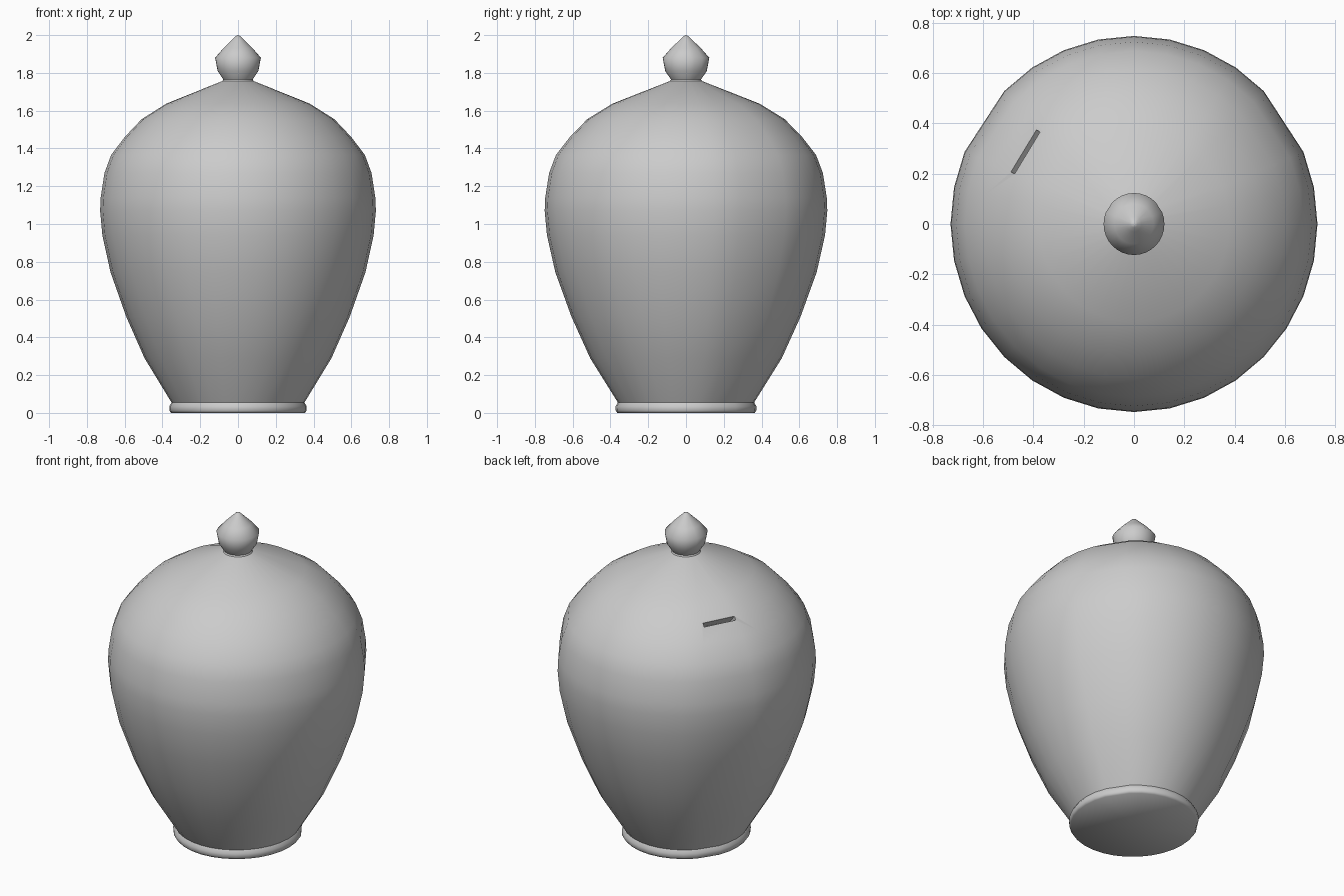
import bpy, bmesh, math
from mathutils import Vector, Matrix

if "Cube" in bpy.data.objects:
    bpy.data.objects.remove(bpy.data.objects["Cube"])

STEP = math.radians(11.25)
# 32-step ring; two steps on the back diagonals are skipped (flat panels)
ANGLES = [i * STEP for i in range(32) if i not in (3, 13)]


def lathe(name, profile, ystretch):
    """Spin a (radius, z) profile into a closed solid."""
    bm = bmesh.new()
    rings = []
    for r, z in profile:
        if r == 0:
            rings.append([bm.verts.new((0, 0, z))] * len(ANGLES))
        else:
            rings.append([bm.verts.new((r * math.cos(a), r * ystretch * math.sin(a), z))
                          for a in ANGLES])
    for lo, hi in zip(rings, rings[1:]):
        for i in range(len(ANGLES)):
            j = (i + 1) % len(ANGLES)
            bm.faces.new(list(dict.fromkeys((lo[i], lo[j], hi[j], hi[i]))))
    bmesh.ops.recalc_face_normals(bm, faces=bm.faces)
    me = bpy.data.meshes.new(name)
    bm.to_mesh(me)
    bm.free()
    ob = bpy.data.objects.new(name, me)
    bpy.context.collection.objects.link(ob)
    return ob


# Jar body with foot rim and shoulder
jar = lathe("jar_body", [
    (0, 0), (0.355, 0), (0.363, 0.012), (0.364, 0.035), (0.352, 0.055),
    (0.495, 0.29), (0.592, 0.51), (0.675, 0.745), (0.718, 0.94), (0.73, 1.07),
    (0.727, 1.14), (0.707, 1.27), (0.672, 1.365), (0.60, 1.46), (0.51, 1.555),
    (0.38, 1.637), (0.08, 1.758), (0, 1.77)], 1.025)

# Pointed knob on top
knob = lathe("lid_knob", [
    (0, 1.75), (0.085, 1.753), (0.078, 1.765), (0.108, 1.81), (0.121, 1.88),
    (0.078, 1.93), (0.03, 1.977), (0.014, 1.993), (0, 2.0)], 1.02)

# Coin slot cut in the back-left shoulder
out = Vector((-0.86, 0.48, 0)).normalized()
normal = (out * 0.72 + Vector((0, 0, 0.69))).normalized()
along = Vector((0, 0, 1)).cross(out).normalized()
across = normal.cross(along)
rot = Matrix((along, across, normal)).transposed().to_4x4()
bpy.ops.mesh.primitive_cube_add(size=1)
cutter = bpy.context.object
cutter.name = "slot_cutter"
cutter.hide_render = True
cutter.matrix_world = (Matrix.Translation((-0.432, 0.287, 1.54)) @ rot
                       @ Matrix.Diagonal((0.195, 0.024, 0.16, 1)))
mod = jar.modifiers.new("coin_slot", "BOOLEAN")
mod.object = cutter
mod.operation = 'DIFFERENCE'
mod.solver = 'EXACT'
bpy.context.view_layer.update()
bpy.context.view_layer.objects.active = jar
bpy.ops.object.modifier_apply(modifier=mod.name)
bpy.data.objects.remove(cutter)

# Smooth shading with crisp slot and foot edges
bpy.ops.object.select_all(action='DESELECT')
for ob in (jar, knob):
    ob.select_set(True)
bpy.context.view_layer.objects.active = jar
bpy.ops.object.shade_smooth_by_angle(angle=math.radians(60))
